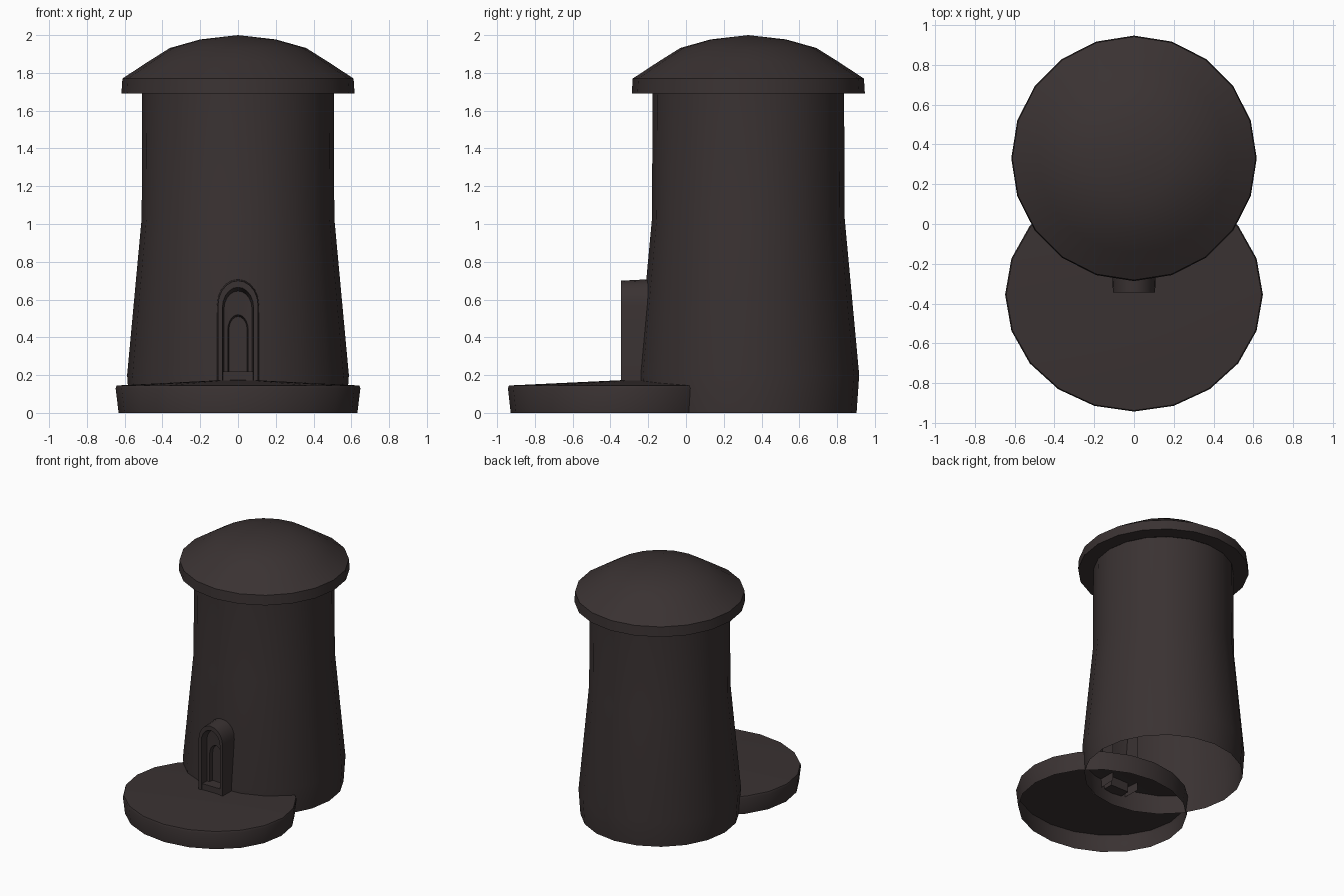
import bpy, bmesh, math
from mathutils import Vector

if "Cube" in bpy.data.objects:
    bpy.data.objects.remove(bpy.data.objects["Cube"])

stone = bpy.data.materials.new("dark_brown_stone")
stone.diffuse_color = (0.042, 0.032, 0.032, 1)
stone.use_nodes = True
stone.node_tree.nodes["Principled BSDF"].inputs["Base Color"].default_value = stone.diffuse_color


def finish(name, bm, angle=40, recalc=True):
    if recalc:
        bmesh.ops.recalc_face_normals(bm, faces=bm.faces)
    me = bpy.data.meshes.new(name)
    bm.to_mesh(me)
    bm.free()
    me.materials.append(stone)
    ob = bpy.data.objects.new(name, me)
    bpy.context.collection.objects.link(ob)
    bpy.ops.object.select_all(action='DESELECT')
    ob.select_set(True)
    bpy.context.view_layer.objects.active = ob
    bpy.ops.object.shade_smooth_by_angle(angle=math.radians(angle))
    return ob


def bridge(bm, a, b, closed=True):
    n = len(a)
    for i in range(n if closed else n - 1):
        j = (i + 1) % n
        bm.faces.new((a[i], a[j], b[j], b[i]))


def lathe(name, profile, cy, apex=None, ratio=1.0, sides=20, angle=40):
    """Stack of rings (radius, z) about (0, cy), optionally closed by a fan."""
    bm = bmesh.new()
    rings = []
    for r, z in profile:
        rings.append([bm.verts.new((r * math.cos(2 * math.pi * i / sides),
                                    cy + r * ratio * math.sin(2 * math.pi * i / sides), z))
                      for i in range(sides)])
    for a, b in zip(rings, rings[1:]):
        bridge(bm, a, b)
    if apex:
        tip = bm.verts.new(apex)
        last = rings[-1]
        for i in range(sides):
            bm.faces.new((last[i], last[(i + 1) % sides], tip))
    return finish(name, bm, angle, recalc=False)


# tower body, open at the bottom
lathe("tower_wall", [(0.573, 0), (0.587, 0.2), (0.51, 1.03), (0.507, 1.69)], 0.33)

# domed roof with a flat underside
lathe("roof", [(0.505, 1.692), (0.617, 1.692), (0.612, 1.77), (0.475, 1.86),
               (0.36, 1.932), (0.2, 1.977)], 0.33, apex=(0, 0.33, 2.0))

# low oval terrace in front, open underneath, rising towards the door
lathe("terrace", [(0.632, 0), (0.648, 0.13), (0.642, 0.145)], -0.355,
      apex=(0, -0.24, 0.178), ratio=0.907)


# arched doorway: nested arch outlines stepping inwards
def arch(bm, hw, y, spring, top, base=0.1, n=10):
    pts = [(hw, base)]
    pts += [(hw * math.cos(math.pi * k / n), spring + (top - spring) * math.sin(math.pi * k / n))
            for k in range(n + 1)]
    pts.append((-hw, base))
    return [bm.verts.new((x, y, z)) for x, z in pts]


bm = bmesh.new()
steps = [(0.115, -0.10, 0.57, 0.712), (0.106, -0.345, 0.57, 0.70), (0.082, -0.345, 0.56, 0.665),
         (0.074, -0.285, 0.55, 0.645), (0.054, -0.28, 0.44, 0.52), (0.048, -0.25, 0.44, 0.51)]
loops = [arch(bm, *s) for s in steps]
for a, b in zip(loops, loops[1:]):
    bridge(bm, a, b, closed=False)
bm.faces.new(loops[-1])
finish("door_arch", bm, 35)

# door step
bm = bmesh.new()
bmesh.ops.create_cube(bm, size=1)
for v in bm.verts:
    v.co = Vector((v.co.x * 0.16, -0.25 + v.co.y * 0.18, 0.16 + v.co.z * 0.12))
finish("door_step", bm, 30)
